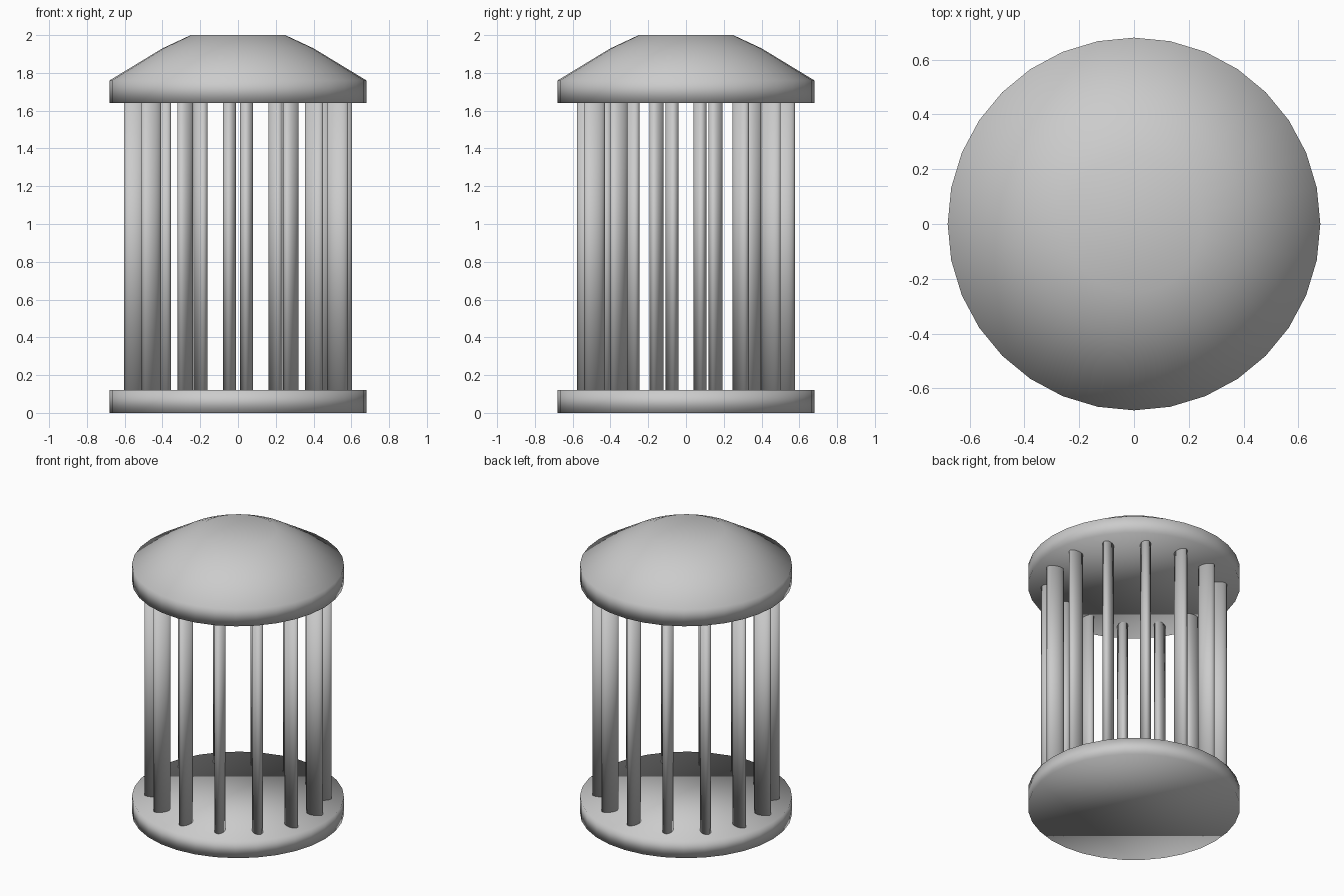
import bpy
import bmesh
from math import cos, sin, pi, radians

cube = bpy.data.objects.get("Cube")
if cube:
    bpy.data.objects.remove(cube, do_unlink=True)

# One plain stone colour
STONE = (0.6, 0.6, 0.6, 1.0)
stone = bpy.data.materials.new("grey_stone")
stone.use_nodes = True
stone.diffuse_color = STONE
stone.node_tree.nodes["Principled BSDF"].inputs["Base Color"].default_value = STONE


def stack(name, rings, sides, center=(0, 0), turn=0.0):
    """Closed solid from stacked oval rings of (x radius, y radius, height)."""
    bm = bmesh.new()
    loops = []
    for rx, ry, z in rings:
        loop = []
        for i in range(sides):
            t = 2 * pi * i / sides
            x, y = rx * cos(t), ry * sin(t)
            loop.append(bm.verts.new((center[0] + x * cos(turn) - y * sin(turn),
                                      center[1] + x * sin(turn) + y * cos(turn), z)))
        loops.append(loop)
    for low, high in zip(loops, loops[1:]):
        for i in range(sides):
            j = (i + 1) % sides
            bm.faces.new((low[i], low[j], high[j], high[i]))
    bm.faces.new(loops[0][::-1])
    bm.faces.new(loops[-1])
    for face in bm.faces:
        face.smooth = True
    mesh = bpy.data.meshes.new(name)
    bm.to_mesh(mesh)
    bm.free()
    mesh.materials.append(stone)
    obj = bpy.data.objects.new(name, mesh)
    bpy.context.collection.objects.link(obj)
    return obj


# Round base slab and domed roof
RADIUS = 0.68
BASE_TOP, ROOF_BOTTOM = 0.12, 1.64
stack("base", [(RADIUS, RADIUS, 0), (RADIUS, RADIUS, BASE_TOP)], 32)
roof_profile = [(RADIUS, ROOF_BOTTOM), (RADIUS, 1.76), (0.4, 1.93), (0.25, 2.0)]
stack("roof", [(r, r, z) for r, z in roof_profile], 32)

# Ring of oval columns, the long axis pointing outward
COLUMNS = 14
for k in range(COLUMNS):
    angle = radians(-94.7) + 2 * pi * k / COLUMNS
    stack(f"column_{k + 1}",
          [(0.058, 0.034, BASE_TOP), (0.058, 0.034, ROOF_BOTTOM)], 24,
          (0.553 * cos(angle), 0.52 * sin(angle)), angle)
